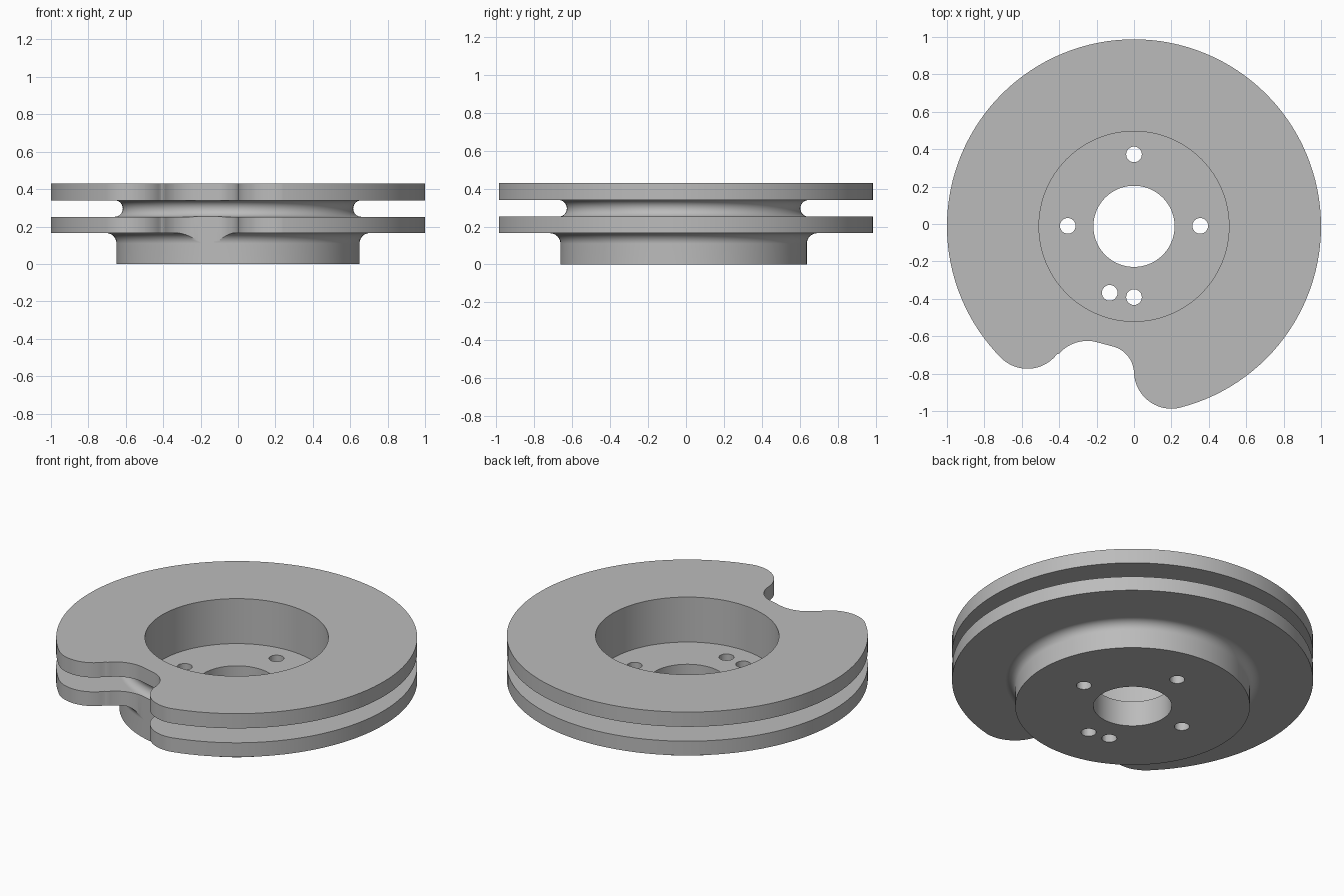
import bpy, bmesh, math
from math import sin, cos, radians, pi

if "Cube" in bpy.data.objects:
    bpy.data.objects.remove(bpy.data.objects["Cube"])

CY = -0.0125          # disc axis offset in y
SEGS = 128

metal = bpy.data.materials.new("cast_grey")
metal.diffuse_color = (0.5, 0.5, 0.5, 1)
metal.use_nodes = True
metal.node_tree.nodes["Principled BSDF"].inputs["Base Color"].default_value = metal.diffuse_color


def arc(cx, cy, r, a0, a1, n):
    """Points on an arc from angle a0 to a1 in degrees."""
    return [(cx + r * cos(radians(a0 + (a1 - a0) * i / n)),
             cy + r * sin(radians(a0 + (a1 - a0) * i / n))) for i in range(n + 1)]


def make_object(name, bm):
    bmesh.ops.recalc_face_normals(bm, faces=bm.faces)
    mesh = bpy.data.meshes.new(name)
    bm.to_mesh(mesh)
    bm.free()
    mesh.materials.append(metal)
    ob = bpy.data.objects.new(name, mesh)
    bpy.context.collection.objects.link(ob)
    return ob


def lathe(name, profile):
    """Revolve a closed (radius, height) loop around the disc axis."""
    bm = bmesh.new()
    rings = [[bm.verts.new((r * cos(2 * pi * i / SEGS), CY + r * sin(2 * pi * i / SEGS), z))
              for r, z in profile] for i in range(SEGS)]
    n = len(profile)
    for i in range(SEGS):
        a, b = rings[i], rings[(i + 1) % SEGS]
        for j in range(n):
            k = (j + 1) % n
            bm.faces.new((a[j], b[j], b[k], a[k]))
    return make_object(name, bm)


def prism(name, outline, z0=-0.2, z1=0.7):
    """Extrude a closed xy outline into a solid cutter."""
    bm = bmesh.new()
    face = bm.faces.new([bm.verts.new((x, y, z0)) for x, y in outline])
    new = bmesh.ops.extrude_face_region(bm, geom=[face])["geom"]
    for v in new:
        if isinstance(v, bmesh.types.BMVert):
            v.co.z = z1
    ob = make_object(name, bm)
    ob.hide_render = True
    return ob


# Vented disc, hub and well in one cross-section
profile = [(0.217, 0), (0.65, 0)]
profile += arc(0.705, 0.11, 0.055, 180, 90, 8)          # hub fillet
profile += [(1, 0.165), (1, 0.252)]                     # lower plate
profile += arc(0.66, 0.296, 0.044, 270, 90, 14)         # vent groove
profile += [(1, 0.34), (1, 0.43)]                       # upper plate
profile += [(0.508, 0.43), (0.508, 0.155), (0.217, 0.155)]
disc = lathe("brake_disc", profile)

# Rim notch: two rounded lobes joined by a hollow close to the hub
lobe_l, lobe_r = (-0.57, -0.574), (0.2, -0.7875)
ang_l = math.degrees(math.atan2(lobe_l[1] - CY, lobe_l[0])) + 360
ang_r = math.degrees(math.atan2(lobe_r[1] - CY, lobe_r[0])) + 360
outline = arc(*lobe_l, 0.2, ang_l, 322, 16)
outline += arc(-0.25, -0.825, 0.2, 142, 74, 16)[1:]
outline += arc(-0.15, -0.80, 0.15, 78, 0, 16)
outline += arc(*lobe_r, 0.2, 180, ang_r, 20)
outline += [(0.29, -1.2), (-0.87, -1.2), (-0.87, -0.87)]
cutters = [prism("notch_cutter", outline)]

# Bolt holes and locating hole
for x, y in [(0, 0.372), (0.354, -0.01), (-0.354, -0.01), (0, -0.391), (-0.13, -0.368)]:
    cutters.append(prism("bolt_hole_cutter", arc(x, y, 0.042, 0, 345, 23)))

bpy.context.view_layer.objects.active = disc
disc.select_set(True)
for c in cutters:
    mod = disc.modifiers.new("cut", 'BOOLEAN')
    mod.operation = 'DIFFERENCE'
    mod.solver = 'EXACT'
    mod.object = c
    bpy.ops.object.modifier_apply(modifier=mod.name)
for c in cutters:
    bpy.data.objects.remove(c)

# Smooth curved walls, crisp edges, flat plates
bpy.ops.object.shade_smooth_by_angle(angle=radians(30))
disc.modifiers.new("flat_plates", 'WEIGHTED_NORMAL').keep_sharp = True
